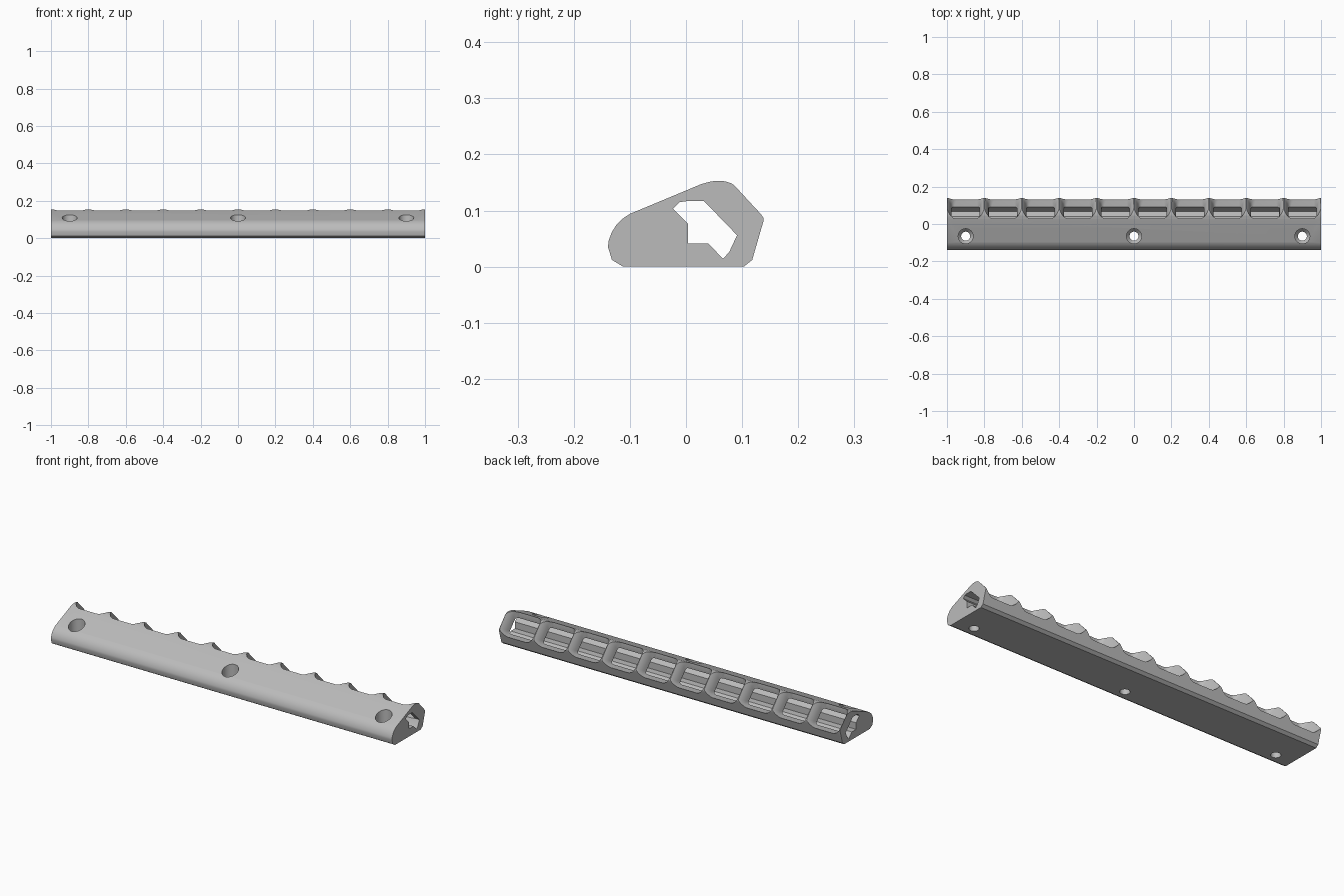
import bpy, bmesh, math
from mathutils import Vector

if "Cube" in bpy.data.objects:
    bpy.data.objects.remove(bpy.data.objects["Cube"], do_unlink=True)

grey = bpy.data.materials.new("plain grey")
grey.use_nodes = True
grey.diffuse_color = (0.5, 0.5, 0.5, 1)
grey.node_tree.nodes["Principled BSDF"].inputs["Base Color"].default_value = (0.5, 0.5, 0.5, 1)


def loft(name, rings):
    """Skin a closed solid through rings of equal point count."""
    bm = bmesh.new()
    loops = [[bm.verts.new(p) for p in ring] for ring in rings]
    n = len(loops[0])
    for a, b in zip(loops, loops[1:]):
        for i in range(n):
            j = (i + 1) % n
            bm.faces.new((a[i], a[j], b[j], b[i]))
    bm.faces.new(loops[0])
    bm.faces.new(loops[-1])
    bmesh.ops.recalc_face_normals(bm, faces=bm.faces)
    mesh = bpy.data.meshes.new(name)
    bm.to_mesh(mesh)
    bm.free()
    mesh.materials.append(grey)
    obj = bpy.data.objects.new(name, mesh)
    bpy.context.collection.objects.link(obj)
    return obj


def extrude_x(name, profile, half):
    return loft(name, [[(x, y, z) for y, z in profile] for x in (-half, half)])


# Long body with rounded front nose
outline = [(-0.112, 0), (0.103, 0), (0.118, 0.012), (0.138, 0.081), (0.138, 0.087),
           (0.134, 0.093), (0.085, 0.146), (0.079, 0.149), (0.07, 0.152), (0.06, 0.153),
           (0.045, 0.152), (0.027, 0.147), (-0.1, 0.094), (-0.111, 0.087),
           (-0.123, 0.076), (-0.132, 0.062), (-0.138, 0.046), (-0.139, 0.035),
           (-0.132, 0.012)]
body = extrude_x("rail_body", outline, 1)

# Inner channel along the whole length
channel = [(-0.023, 0.103), (-0.011, 0.115), (0.003, 0.117), (0.032, 0.117),
           (0.091, 0.056), (0.077, 0.026), (0.066, 0.014), (0.04, 0.041),
           (0.004, 0.041), (0.004, 0.076)]
cutters = [extrude_x("channel_cutter", channel, 1.1)]

# Flared pockets opening the channel through the sloping back
centre = Vector((0, 0.0615, 0.0865))
out = Vector((0, 1, 1)).normalized()
up = Vector((0, -1, 1)).normalized()


def rounded_ring(x, depth, w, h, r):
    ring = []
    for k, (sx, sy) in enumerate([(1, 1), (-1, 1), (-1, -1), (1, -1)]):
        for s in range(6):
            a = math.pi / 2 * (k + s / 5)
            px = sx * (w - r) + r * math.cos(a)
            py = sy * (h - r) + r * math.sin(a)
            ring.append(centre + out * depth + up * py + Vector((x + px, 0, 0)))
    return ring


flare = [(-0.01, 0.073, 0.040, 0.012), (0.0, 0.075, 0.045, 0.015),
         (0.02, 0.079, 0.067, 0.03), (0.035, 0.085, 0.075, 0.034),
         (0.048, 0.092, 0.083, 0.038), (0.058, 0.099, 0.09, 0.04),
         (0.09, 0.0995, 0.1, 0.04)]
for i in range(10):
    cutters.append(loft("pocket_cutter", [rounded_ring(-0.9 + 0.2 * i, *f) for f in flare]))

# Countersunk screw holes
for x in (-0.9, 0, 0.9):
    steps = [(-0.05, 0.024), (0.03, 0.024), (0.05, 0.04), (0.2, 0.04)]
    cutters.append(loft("screw_hole_cutter", [
        [(x + r * math.cos(math.tau * k / 32), -0.065 + r * math.sin(math.tau * k / 32), z)
         for k in range(32)] for z, r in steps]))

# Cut everything out of the body and bake the result
for cutter in cutters:
    cutter.hide_render = True
    mod = body.modifiers.new("cut", "BOOLEAN")
    mod.operation = "DIFFERENCE"
    mod.solver = "EXACT"
    mod.object = cutter
bpy.context.view_layer.update()
result = bpy.data.meshes.new_from_object(body.evaluated_get(bpy.context.evaluated_depsgraph_get()))
body.modifiers.clear()
body.data = result
for cutter in cutters:
    bpy.data.objects.remove(cutter, do_unlink=True)

# Smooth the rounded areas, keep the edges sharp
for obj in bpy.context.selected_objects:
    obj.select_set(False)
body.select_set(True)
bpy.context.view_layer.objects.active = body
bpy.ops.object.shade_smooth_by_angle(angle=math.radians(30))
